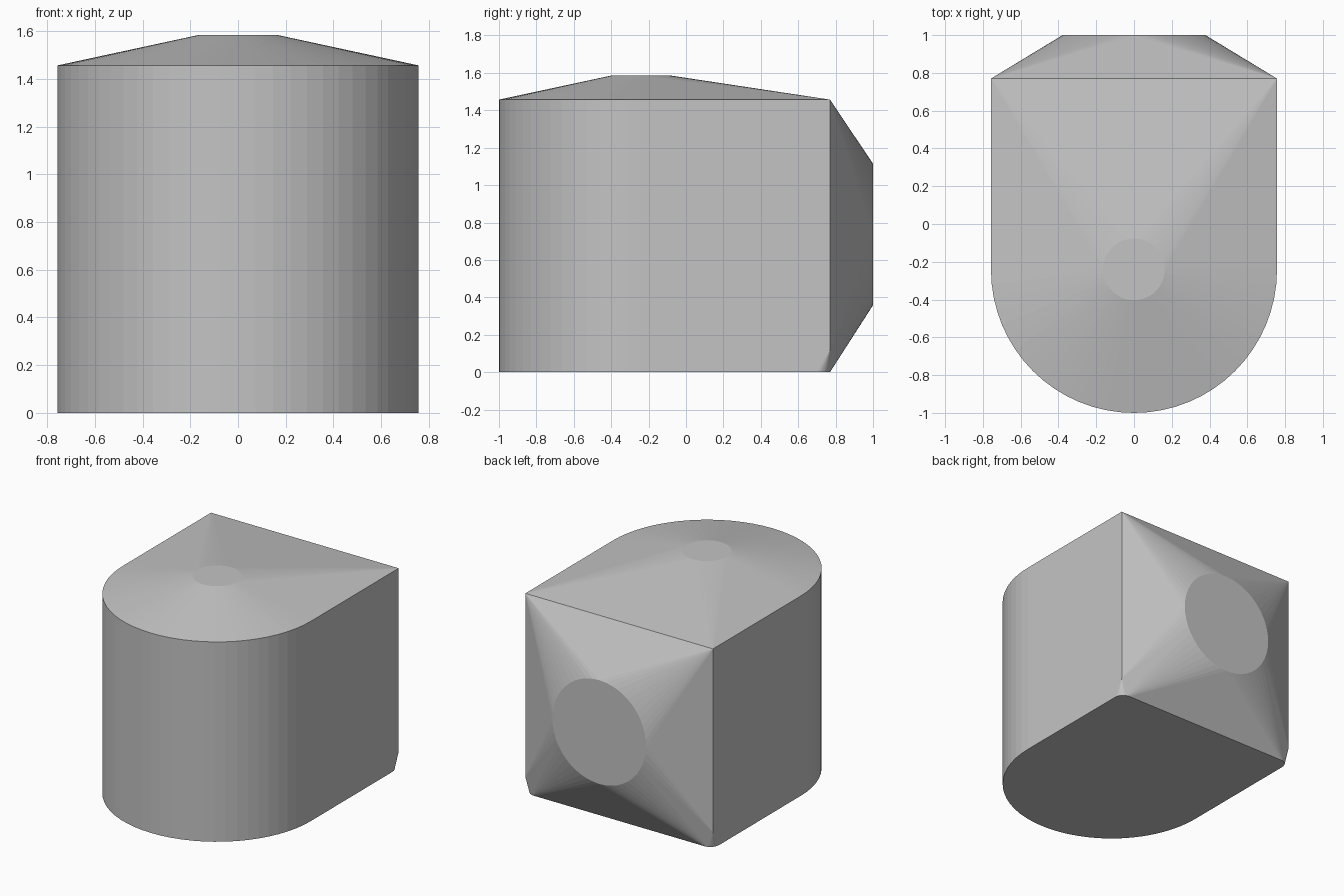
import bpy, bmesh, math

if "Cube" in bpy.data.objects:
    bpy.data.objects.remove(bpy.data.objects["Cube"])

W, BACK, FRONT_C = 0.757, 0.77, -0.243   # half width, back edge, front arc centre
TOP, CORNER = 1.457, 0.07                # wall height, bottom corner radius


def arc(cx, cy, r, a0, a1, n):
    """Points on an arc, angles in degrees."""
    return [(cx + r * math.cos(math.radians(a0 + (a1 - a0) * i / n)),
             cy + r * math.sin(math.radians(a0 + (a1 - a0) * i / n)))
            for i in range(n + 1)]


front = arc(0, FRONT_C, W, 180, 360, 32)
points = []

# Top outline: round front, sharp back corners
points += [(x, y, TOP) for x, y in front + [(W, BACK), (-W, BACK)]]

# Bottom outline: round front, softened back corners
corner = arc(W - CORNER, BACK - CORNER, CORNER, 0, 90, 8)
points += [(x, y, 0) for x, y in front]
for s in (-1, 1):
    points += [(s * x, y, 0) for x, y in corner]
    points.append((s * W, BACK, 0.12))

# Small flat disc on the roof, larger flat disc on the back
points += [(x, y, 1.585) for x, y in arc(0, -0.24, 0.163, 0, 360, 48)[:-1]]
points += [(x, 1.0, z) for x, z in arc(0, 0.736, 0.378, 0, 360, 48)[:-1]]

# Wrap everything in one convex skin
bm = bmesh.new()
verts = [bm.verts.new(p) for p in points]
res = bmesh.ops.convex_hull(bm, input=verts)
loose = [v for v in bm.verts if not v.link_faces]
bmesh.ops.delete(bm, geom=loose, context='VERTS')
bmesh.ops.recalc_face_normals(bm, faces=bm.faces[:])

mesh = bpy.data.meshes.new("rounded_block")
bm.to_mesh(mesh)
bm.free()
block = bpy.data.objects.new("rounded_block", mesh)
bpy.context.collection.objects.link(block)

grey = bpy.data.materials.new("plain grey")
grey.diffuse_color = (0.55, 0.55, 0.55, 1)
grey.use_nodes = True
grey.node_tree.nodes["Principled BSDF"].inputs["Base Color"].default_value = grey.diffuse_color
mesh.materials.append(grey)
